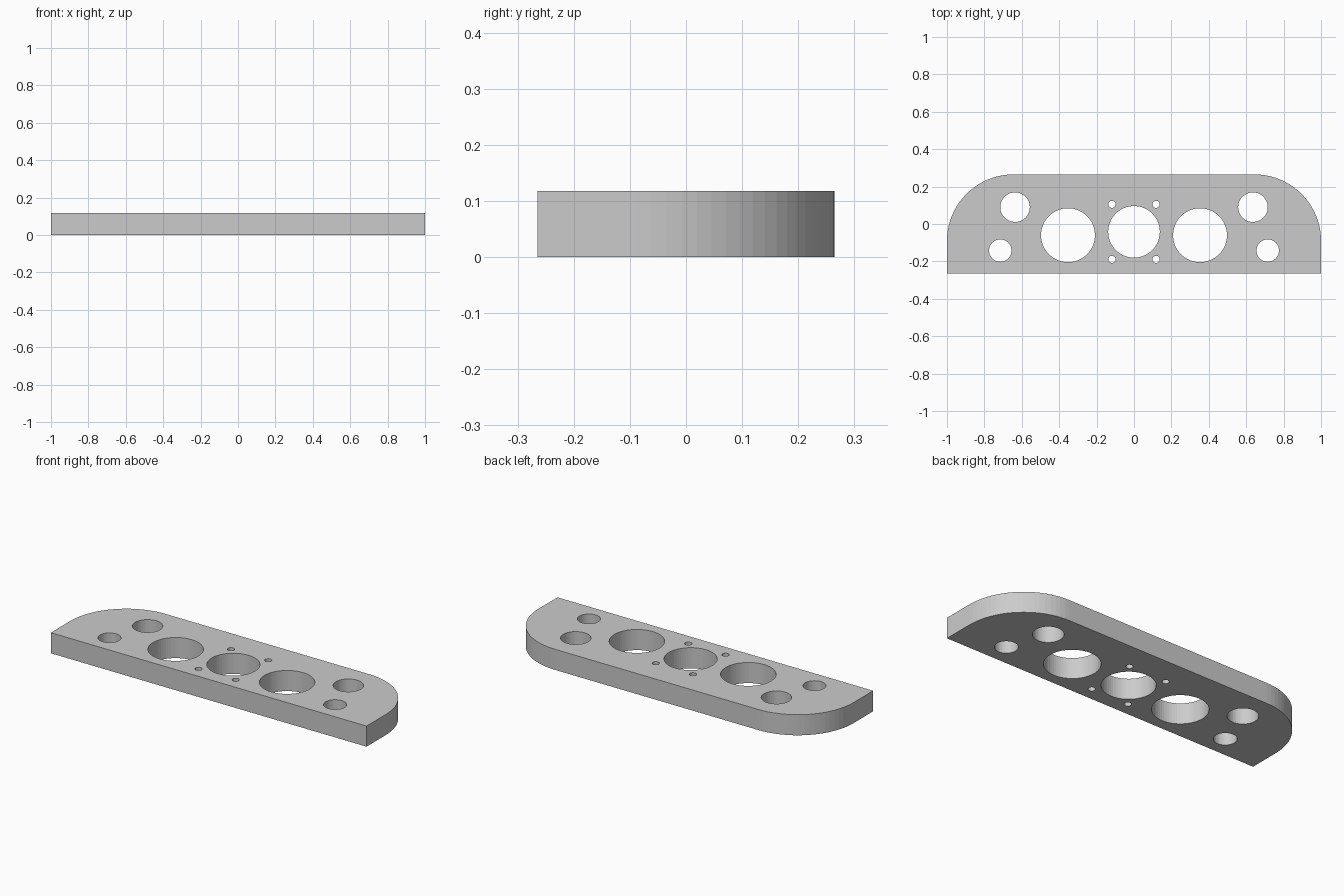
import bpy, bmesh
from math import sin, cos, pi, radians

if "Cube" in bpy.data.objects:
    bpy.data.objects.remove(bpy.data.objects["Cube"])

W, D, H = 1.0, 0.265, 0.118      # half width, half depth, thickness
R = 0.355                        # rear corner radius

bm = bmesh.new()


def loop(points):
    vs = [bm.verts.new((x, y, 0)) for x, y in points]
    for a, b in zip(vs, vs[1:] + vs[:1]):
        bm.edges.new((a, b))


def arc(cx, cy, r, a0, a1, n, closed=False):
    return [(cx + r * cos(radians(a0 + (a1 - a0) * i / n)),
             cy + r * sin(radians(a0 + (a1 - a0) * i / n)))
            for i in range(n if closed else n + 1)]


# Outer outline: square front corners, large rounded rear corners
loop([(-W, -D), (W, -D)]
     + arc(W - R, D - R, R, 0, 90, 20)
     + arc(R - W, D - R, R, 90, 180, 20))

# Holes: centre opening, then mirrored pairs (x, y, radius, segments)
loop(arc(0, -0.042, 0.138, 0, 360, 64, True))
for x, y, r, n in [(0.353, -0.06, 0.144, 64),
                   (0.636, 0.09, 0.079, 48),
                   (0.715, -0.142, 0.06, 40),
                   (0.118, 0.105, 0.019, 24),
                   (0.118, -0.189, 0.019, 24)]:
    for s in (-1, 1):
        loop(arc(s * x, y, r, 0, 360, n, True))

# Fill the flat profile and extrude it to the plate thickness
bmesh.ops.triangle_fill(bm, use_beauty=True, use_dissolve=False, edges=bm.edges[:])
ext = bmesh.ops.extrude_face_region(bm, geom=bm.faces[:], use_keep_orig=True)
top = [v for v in ext["geom"] if isinstance(v, bmesh.types.BMVert)]
bmesh.ops.translate(bm, verts=top, vec=(0, 0, H))
bmesh.ops.recalc_face_normals(bm, faces=bm.faces[:])

mesh = bpy.data.meshes.new("mounting_plate")
bm.to_mesh(mesh)
bm.free()
plate = bpy.data.objects.new("mounting_plate", mesh)
bpy.context.collection.objects.link(plate)
